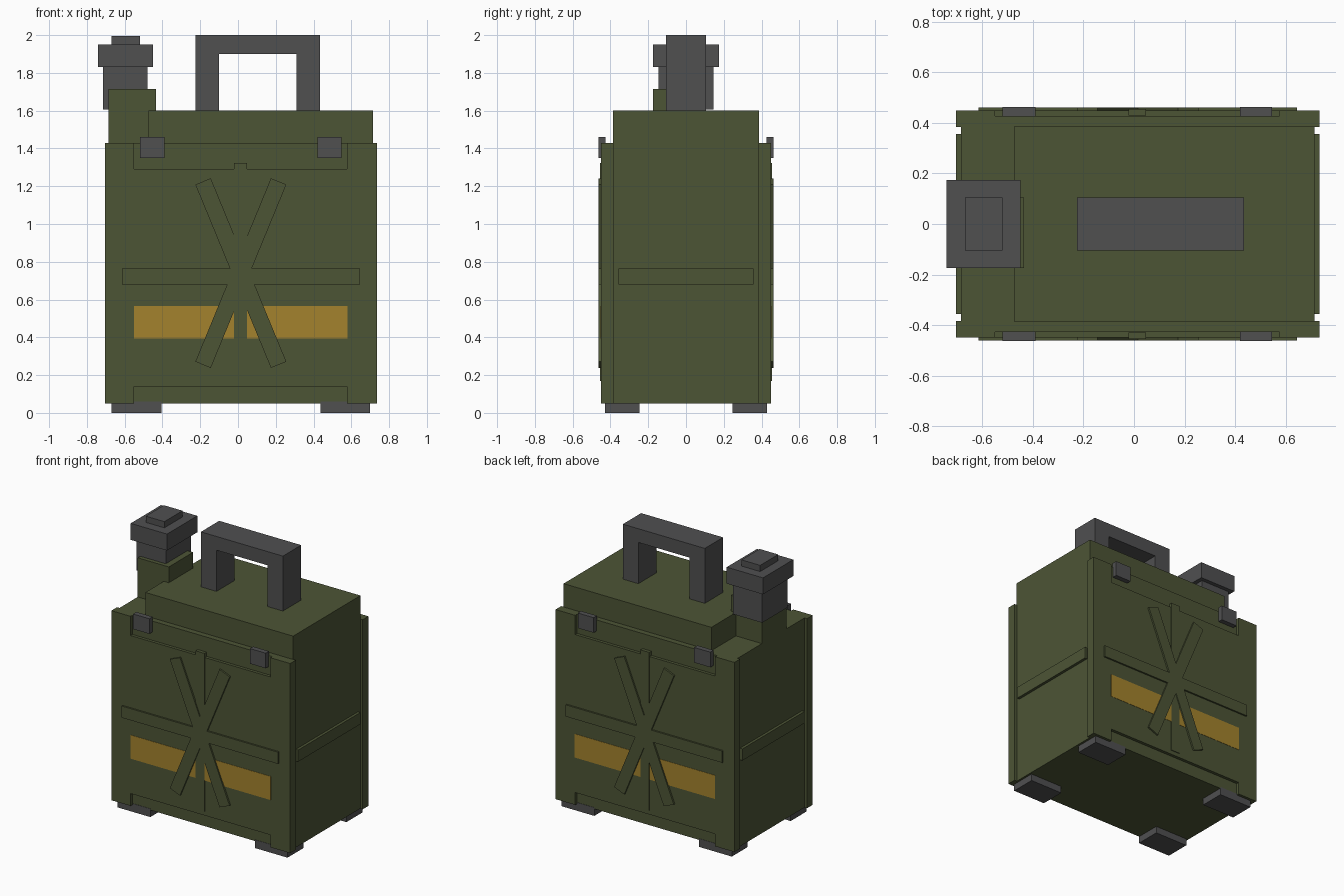
import bpy, bmesh, math
from mathutils import Matrix, Vector

cube = bpy.data.objects.get("Cube")
if cube:
    bpy.data.objects.remove(cube, do_unlink=True)


def material(name, rgb):
    m = bpy.data.materials.new(name)
    m.use_nodes = True
    m.diffuse_color = (*rgb, 1)
    m.node_tree.nodes["Principled BSDF"].inputs["Base Color"].default_value = (*rgb, 1)
    return m


GREEN = material("olive green", (0.073, 0.089, 0.036))
GREY = material("dark grey", (0.079, 0.079, 0.081))
YELLOW = material("ochre yellow", (0.37, 0.225, 0.026))


def prism(name, mat, outline, y0, y1):
    """Extrude an x-z outline from y0 to y1."""
    bm = bmesh.new()
    face = bm.faces.new([bm.verts.new((x, y0, z)) for x, z in outline])
    new = bmesh.ops.extrude_face_region(bm, geom=[face])["geom"]
    verts = [v for v in new if isinstance(v, bmesh.types.BMVert)]
    bmesh.ops.translate(bm, verts=verts, vec=(0, y1 - y0, 0))
    bmesh.ops.recalc_face_normals(bm, faces=bm.faces)
    mesh = bpy.data.meshes.new(name)
    bm.to_mesh(mesh)
    bm.free()
    mesh.materials.append(mat)
    obj = bpy.data.objects.new(name, mesh)
    bpy.context.collection.objects.link(obj)
    return obj


def box(name, mat, x, y, z):
    """Box from (low, high) pairs."""
    return prism(name, mat, [(x[0], z[0]), (x[1], z[0]), (x[1], z[1]), (x[0], z[1])], *y)


MID = 0.015          # centre line of the tank in x
BASE, TOP = 0.05, 1.43

# Tank with a raised top beside the spout
prism("tank_body", GREEN, [(-0.685, BASE), (0.715, BASE), (0.715, 1.6),
                           (-0.475, 1.6), (-0.475, TOP), (-0.685, TOP)], -0.387, 0.387)

# Spout
box("spout_base", GREEN, (-0.685, -0.435), (-0.175, 0.105), (1.4, 1.715))
box("spout_neck", GREY, (-0.715, -0.48), (-0.145, 0.145), (1.605, 1.85))
box("spout_cap", GREY, (-0.742, -0.45), (-0.174, 0.174), (1.83, 1.95))
box("spout_knob", GREY, (-0.67, -0.52), (-0.104, 0.104), (1.94, 1.995))

# Carrying handle
prism("handle", GREY, [(-0.225, 1.59), (-0.1, 1.59), (-0.1, 1.9), (0.31, 1.9),
                       (0.31, 1.59), (0.435, 1.59), (0.435, 2.0), (-0.225, 2.0)],
      -0.105, 0.105)

# Ribs on the narrow sides
box("right_side_rib", GREEN, (-0.705, -0.68), (-0.357, 0.357), (0.68, 0.765))
box("left_side_rib", GREEN, (0.71, 0.735), (-0.357, 0.357), (0.68, 0.765))

# Broad panel outline, notched at the top and bottom
panel = [(-0.705, BASE), (-0.55, BASE), (-0.55, 0.14), (0.577, 0.14), (0.577, BASE),
         (0.735, BASE), (0.735, TOP), (0.577, TOP), (0.577, 1.29), (-0.55, 1.29),
         (-0.55, TOP), (-0.705, TOP)]

for side, s in (("front", -1), ("back", 1)):
    def ys(inner, outer):
        return sorted((s * inner, s * outer))

    box(side + "_panel_backing", GREEN, (-0.705, 0.735), ys(0.385, 0.428), (BASE, TOP))
    prism(side + "_panel", GREEN, panel, *ys(0.428, 0.45))
    box(side + "_stripe", YELLOW, (-0.55, 0.58), ys(0.448, 0.452), (0.395, 0.567))
    box(side + "_upright_rib", GREEN, (-0.022, 0.048), ys(0.43, 0.455), (0.17, 1.322))
    box(side + "_cross_rib", GREEN, (-0.615, 0.645), ys(0.44, 0.462), (0.68, 0.765))

    # Crossed diagonal ribs
    for label, turn in (("rising", 1), ("falling", -1)):
        rib = box(f"{side}_{label}_rib", GREEN, (-0.044, 0.044), ys(0.44, 0.462), (-0.525, 0.525))
        rib.data.transform(Matrix.Translation((MID, 0, 0.74))
                           @ Matrix.Rotation(turn * math.radians(22.4), 4, "Y"))

    # Clips and feet
    for end, clip, foot in (("right", (-0.52, -0.39), (-0.67, -0.405)),
                            ("left", (0.42, 0.547), (0.437, 0.7))):
        box(f"{side}_{end}_clip", GREY, clip, ys(0.425, 0.463), (1.35, 1.46))
        box(f"{side}_{end}_foot", GREY, foot, ys(0.247, 0.43), (0, BASE + 0.01))
